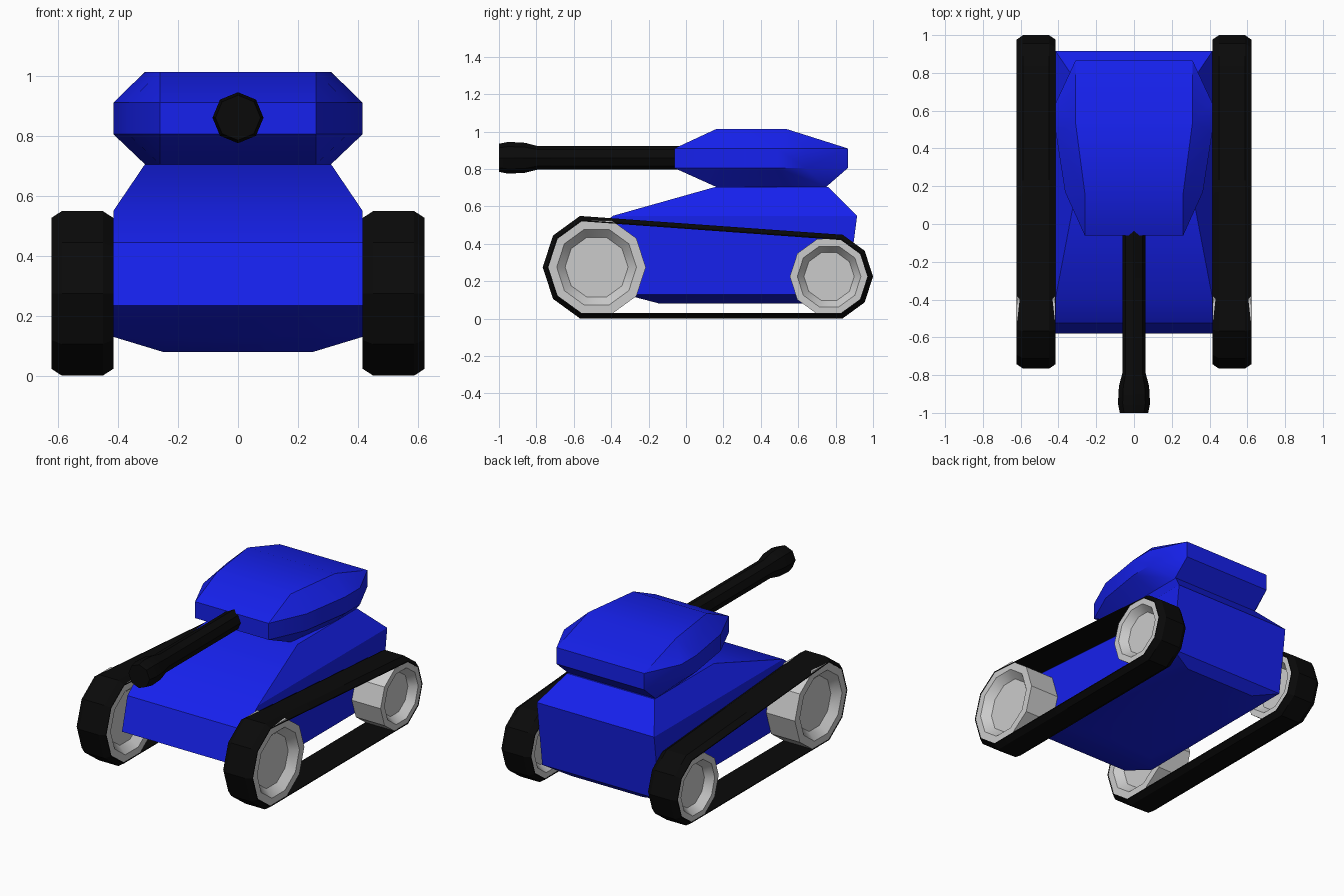
import bpy, bmesh
from math import sin, cos, radians

if "Cube" in bpy.data.objects:
    bpy.data.objects.remove(bpy.data.objects["Cube"])


def material(name, rgb):
    m = bpy.data.materials.new(name)
    m.diffuse_color = (*rgb, 1)
    m.use_nodes = True
    m.node_tree.nodes["Principled BSDF"].inputs["Base Color"].default_value = m.diffuse_color
    return m


BLUE = material("blue_paint", (0.008, 0.015, 0.85))
BLACK = material("black_rubber", (0.003, 0.003, 0.003))


def finish(name, bm, mat=None, mirror=False):
    bmesh.ops.recalc_face_normals(bm, faces=bm.faces)
    me = bpy.data.meshes.new(name)
    bm.to_mesh(me)
    bm.free()
    ob = bpy.data.objects.new(name, me)
    bpy.context.collection.objects.link(ob)
    if mat:
        me.materials.append(mat)
    if mirror:
        ob.modifiers.new("Mirror", "MIRROR").use_mirror_merge = False
    bpy.ops.object.select_all(action="DESELECT")
    ob.select_set(True)
    bpy.context.view_layer.objects.active = ob
    bpy.ops.object.shade_smooth_by_angle(angle=radians(30))
    return ob


def faceted_body(name, points, mat):
    """Convex armour shell from half its corner points, mirrored over x."""
    bm = bmesh.new()
    for x, y, z in points:
        bm.verts.new((x, y, z))
        bm.verts.new((-x, y, z))
    bmesh.ops.convex_hull(bm, input=bm.verts[:])
    loose = [v for v in bm.verts if not v.link_faces]
    bmesh.ops.delete(bm, geom=loose, context="VERTS")
    bmesh.ops.dissolve_limit(bm, angle_limit=radians(1.5),
                             verts=bm.verts[:], edges=bm.edges[:])
    return finish(name, bm, mat)


def loft(name, rings, mat=None, wrap=False, mirror=False):
    """Skin successive rings; cap the ends or wrap round to the first ring."""
    bm = bmesh.new()
    vs = [[bm.verts.new(p) for p in ring] for ring in rings]
    n = len(vs[0])
    pairs = list(zip(vs, vs[1:])) + ([(vs[-1], vs[0])] if wrap else [])
    for a, b in pairs:
        for i in range(n):
            j = (i + 1) % n
            bm.faces.new((a[i], a[j], b[j], b[i]))
    if not wrap:
        bm.faces.new(vs[0])
        bm.faces.new(vs[-1])
    return finish(name, bm, mat, mirror)


# Hull
faceted_body("hull", [
    (0.31, 0.16, 0.705), (0.31, 0.76, 0.705),       # deck
    (0.415, -0.39, 0.55), (0.415, 0.915, 0.55),     # shoulder
    (0.415, -0.525, 0.445), (0.415, -0.58, 0.235),  # nose
    (0.415, -0.33, 0.13), (0.415, 0.86, 0.13),      # lower side
    (0.25, -0.14, 0.08), (0.25, 0.80, 0.08),        # belly
], BLUE)

# Turret
rim = [(0.26, -0.062), (0.365, 0.17), (0.415, 0.49), (0.415, 0.64), (0.31, 0.865)]
faceted_body("turret",
             [(x, y, z) for z in (0.805, 0.91) for x, y in rim]
             + [(0.26, 0.16, 1.013), (0.31, 0.54, 1.013)]
             + [(0.26, 0.16, 0.705), (0.31, 0.55, 0.705), (0.31, 0.75, 0.705)],
             BLUE)

# Gun barrel with muzzle swelling
barrel = [(-1.0, 0.075), (-0.95, 0.085), (-0.86, 0.08), (-0.79, 0.062), (0.05, 0.062)]
loft("gun_barrel",
     [[(r * cos(radians(45 * i)), y, 0.86 + r * sin(radians(45 * i)))
       for i in range(8)] for y, r in barrel], BLACK)

# Running gear: (y, z, outer track radius) of the two ten-sided wheels
FRONT = (-0.478, 0.275, 0.288)
REAR = (0.765, 0.225, 0.235)
X_IN, X_OUT = 0.415, 0.622


def rim_point(x, wheel, r, k):
    a = radians(36 * k)
    return (x, wheel[0] + r * cos(a), wheel[1] + r * sin(a))


def track_ring(x, inset):
    return ([rim_point(x, FRONT, FRONT[2] - inset, k) for k in range(3, 8)]
            + [rim_point(x, REAR, REAR[2] - inset, k) for k in range(-2, 3)])


# Tracks: thin band with chamfered outer edges
loft("track", [track_ring(x, d) for x, d in (
    (X_IN, 0.024), (X_IN, 0.03), (X_OUT, 0.03), (X_OUT, 0.024),
    (X_OUT - 0.035, 0), (X_IN + 0.035, 0))],
    BLACK, wrap=True, mirror=True)

# Wheels: drums with dished faces
for name, wheel in (("front_wheel", FRONT), ("rear_wheel", REAR)):
    r = wheel[2] - 0.025
    dish = [(X_IN + 0.05, 0.64), (X_IN + 0.002, 0.81), (X_IN + 0.002, 1),
            (X_OUT - 0.002, 1), (X_OUT - 0.002, 0.81), (X_OUT - 0.05, 0.64)]
    loft(name, [[rim_point(x, wheel, r * f, k) for k in range(10)] for x, f in dish],
         mirror=True)
